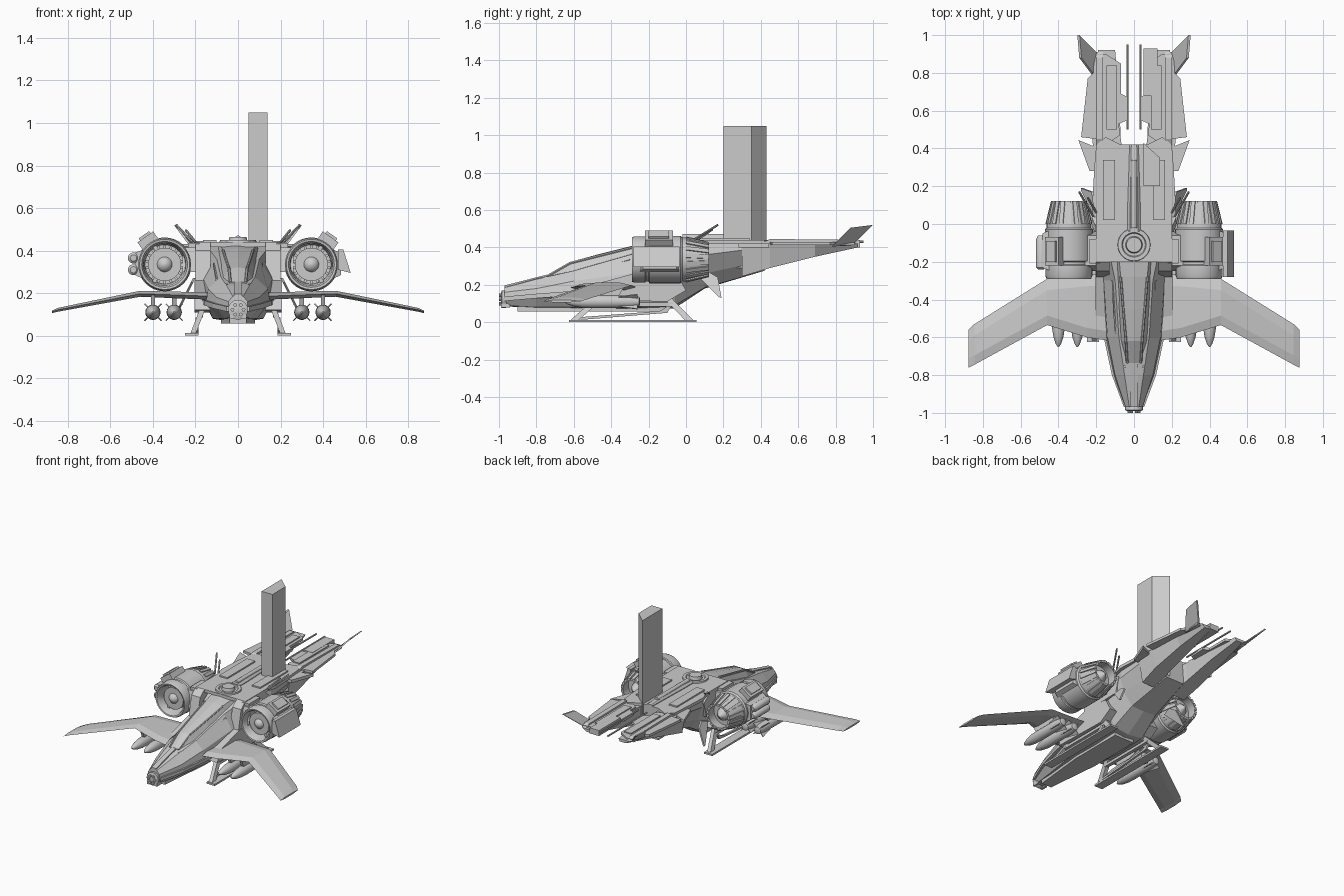
import bpy, bmesh, math
from mathutils import Vector, Matrix

if "Cube" in bpy.data.objects:
    bpy.data.objects.remove(bpy.data.objects["Cube"])


def loft(name, rings, mirror=False, smooth=0):
    """Skin a list of equal-length rings, cap both ends, optionally mirror in x."""
    bm = bmesh.new()
    add_loft(bm, rings)
    return finish(name, bm, mirror, smooth)


def add_loft(bm, rings):
    vs = [[bm.verts.new(p) for p in r] for r in rings]
    n = len(vs[0])
    for a, b in zip(vs, vs[1:]):
        for i in range(n):
            bm.faces.new((a[i], a[(i + 1) % n], b[(i + 1) % n], b[i]))
    bm.faces.new(vs[0])
    bm.faces.new(vs[-1])


def finish(name, bm, mirror=False, smooth=0):
    bmesh.ops.recalc_face_normals(bm, faces=bm.faces)
    me = bpy.data.meshes.new(name)
    bm.to_mesh(me)
    bm.free()
    if smooth:
        for p in me.polygons:
            p.use_smooth = True
        me.set_sharp_from_angle(angle=math.radians(smooth))
    ob = bpy.data.objects.new(name, me)
    bpy.context.collection.objects.link(ob)
    if mirror:
        ob.modifiers.new("Mirror", 'MIRROR').use_mirror_merge = False
    return ob


def plan(name, pts, z0, z1, mirror=True):
    return loft(name, [[(x, y, z) for x, y in pts] for z in (z0, z1)], mirror)


def side(name, pts, x0, x1, mirror=True, lean=0):
    """Extrude a (y, z) profile along x; lean slides x with height."""
    zb = min(z for _, z in pts)
    return loft(name, [[(x + lean * (z - zb), y, z) for y, z in pts] for x in (x0, x1)], mirror)


def box(name, lo, hi, mirror=True):
    return plan(name, [(lo[0], lo[1]), (hi[0], lo[1]), (hi[0], hi[1]), (lo[0], hi[1])], lo[2], hi[2], mirror)


def lathe(name, cx, cz, prof, n=32, mirror=True):
    """Revolve (y, radius) about an axis along y."""
    rings = [[(cx + r * math.cos(2 * math.pi * i / n), y, cz + r * math.sin(2 * math.pi * i / n))
              for i in range(n)] for y, r in prof]
    return loft(name, rings, mirror, 35)


def rod(name, a, b, r, mirror=True, n=8):
    a, b = Vector(a), Vector(b)
    q = (b - a).to_track_quat('Z', 'Y')
    ring = [q @ Vector((r * math.cos(2 * math.pi * i / n), r * math.sin(2 * math.pi * i / n), 0)) for i in range(n)]
    return loft(name, [[p + v for v in ring] for p in (a, b)], mirror)


def radial(name, cx, cz, count, r0, r1, y0, y1, w, r2=None, r3=None, start=0):
    """Thin slabs spaced around an axis; r2, r3 are the radii at the rear end."""
    r2, r3 = r2 or r0, r3 or r1
    bm = bmesh.new()
    for k in range(count):
        m = Matrix.Translation((cx, 0, cz)) @ Matrix.Rotation(start + 2 * math.pi * k / count, 4, 'Y')
        add_loft(bm, [[m @ Vector(p) for p in ((-w, y, a), (w, y, a), (w, y, b), (-w, y, b))]
                      for y, a, b in ((y0, r0, r1), (y1, r2, r3))])
    return finish(name, bm, True)


def sym(y, half):
    return [(x, y, z) for x, z in half] + [(-x, y, z) for x, z in reversed(half) if x > 0]


# Fuselage, from nose to the rear wedge
loft("fuselage", [
    sym(-.97, [(0, .085), (.03, .09), (.045, .12), (.045, .16), (.025, .185), (0, .19)]),
    sym(-.80, [(0, .075), (.06, .08), (.108, .14), (.10, .18), (.05, .23), (0, .235)]),
    sym(-.60, [(0, .065), (.09, .08), (.15, .16), (.14, .22), (.08, .275), (0, .28)]),
    sym(-.30, [(0, .06), (.12, .08), (.17, .18), (.16, .26), (.10, .36), (0, .37)]),
    sym(-.06, [(0, .075), (.12, .09), (.18, .2), (.18, .31), (.15, .425), (0, .43)]),
    sym(.10, [(0, .18), (.10, .185), (.17, .26), (.20, .36), (.19, .43), (0, .435)]),
    sym(.42, [(0, .275), (.07, .275), (.12, .33), (.20, .40), (.20, .43), (0, .435)])])
# Canopy with sloped windscreen, centre frame and side rails
loft("canopy", [
    sym(-.735, [(0, .22), (.045, .22), (.035, .25), (0, .255)]),
    sym(-.62, [(0, .24), (.085, .24), (.042, .315), (0, .322)]),
    sym(-.45, [(0, .27), (.105, .27), (.055, .36), (0, .368)]),
    sym(-.28, [(0, .3), (.115, .30), (.07, .40), (0, .41)]),
    sym(-.12, [(0, .35), (.12, .35), (.085, .43), (0, .435)])])
for i, (a, b) in enumerate([((.036, -.735, .25), (.043, -.62, .316)), ((.043, -.62, .316), (.071, -.28, .401)),
                            ((.05, -.76, .236), (.098, -.56, .26)), ((.098, -.56, .26), (.112, -.3, .335))]):
    rod(f"canopy_frame_{i}", a, b, .007, n=6)
side("nose_spine", [(-.97, .18), (-.74, .235), (-.74, .255), (-.97, .197)], -.018, .018, False)
loft("nose_rail", [[(x + d, y, z + e) for d, e in ((-.012, -.012), (.01, -.012), (.01, .012), (-.012, .012))]
                   for y, x, z in ((-.97, .043, .125), (-.8, .107, .14), (-.6, .15, .155), (-.3, .17, .17))], True)
plan("belly_plate", [(.0, -.9), (.04, -.9), (.08, -.5), (.08, -.1), (0, -.1)], .058, .085)

# Nose gun
lathe("nose_gun_drum", 0, .122, [(-.955, .04), (-.965, .047), (-.985, .047), (-.99, .035)], 16, False)
for k in range(6):
    t = k * math.pi / 3
    x, z = .026 * math.cos(t), .122 + .026 * math.sin(t)
    rod(f"gun_barrel_{k}", (x, -.98, z), (x, -1, z), .009, False)
box("gun_bracket", (.022, -.99, .078), (.04, -.94, .1))

# Side sponsons and shoulder mounts for the engines
side("sponson", [(-.53, .12), (-.5, .2), (-.28, .26), (-.05, .26), (0, .17), (-.1, .11)], .13, .205)
side("shoulder_block", [(-.28, .26), (-.25, .40), (-.2, .44), (0, .44), (.08, .38), (.05, .27)], .13, .20)
side("engine_pylon", [(-.25, .30), (-.22, .415), (-.06, .415), (-.04, .30)], .18, .26)
box("pylon_clamp", (.18, -.21, .40), (.235, -.08, .435))

# Engines
EX, EZ = .345, .335
lathe("engine_nacelle", EX, EZ, [(-.16, .02), (-.16, .092), (-.27, .1), (-.288, .108), (-.29, .118), (-.275, .124),
      (-.22, .124), (-.215, .118), (-.2, .118), (-.195, .127), (-.03, .127), (-.02, .118), (.0, .118), (.12, .088),
      (.12, .078), (.05, .085), (.05, .02)])
lathe("engine_hub", EX, EZ, [(-.275, .003), (-.27, .02), (-.255, .034), (-.235, .04), (-.2, .036), (-.15, .036)], 24)
lathe("intake_ring", EX, EZ, [(-.25, .068), (-.25, .078), (-.22, .078), (-.22, .068), (-.25, .068)])
lathe("exhaust_cone", EX, EZ, [(.04, .05), (.08, .04), (.115, .004)], 20)
radial("intake_struts", EX, EZ, 3, .03, .098, -.24, -.2, .009, start=.5)
radial("fan_blades", EX, EZ, 18, .03, .092, -.185, -.17, .006)
radial("nozzle_petals", EX, EZ, 18, .11, .124, .0, .123, .011, .078, .094)
# Engine top fairings and outer boxes
m = Matrix.Translation((EX, 0, EZ)) @ Matrix.Rotation(math.radians(35), 4, 'Y')


def tilted(name, lo, hi, mirror=True):
    ob = box(name, lo, hi, mirror)
    ob.data.transform(m)


tilted("engine_top_box", (-.045, -.22, .11), (.045, -.07, .158))
tilted("engine_top_lid", (-.03, -.2, .15), (.03, -.09, .17))
loft("engine_side_box", [[(.44, y, z) for y, z in ((-.25, .265), (-.03, .265), (-.03, .405), (-.25, .405))],
                         [(.485, y, z) for y, z in ((-.23, .285), (-.05, .285), (-.05, .39), (-.23, .39))]], True)
loft("right_armour_panel", [[(x, y, z) for x, z in ((.47, .31), (.53, .295), (.495, .405), (.47, .405))]
                            for y in (-.28, -.035)])
for z in (.31, .365):
    lathe("left_canister", -.492, z, [(-.24, .015), (-.23, .026), (-.08, .026), (-.06, .015)], 14, False)

# Gull wings
wing = []
for x, z, yf, yb, t in ((.12, .185, -.62, -.26, .016), (.25, .19, -.60, -.27, .016), (.46, .197, -.535, -.29, .014),
                        (.845, .122, -.745, -.53, .009), (.875, .112, -.76, -.56, .006)):
    wing.append([(x, yf, z), (x, yf + .05, z + t), (x, yb - .06, z + t),
                 (x, yb, z), (x, yb - .06, z - t), (x, yf + .05, z - t)])
loft("wing", wing, True)

# Missiles under the wings
for i, x in enumerate((.3, .4)):
    lathe(f"missile_{i}", x, .11, [(-.65, .004), (-.635, .014), (-.6, .026), (-.55, .034), (-.5, .036), (-.3, .034),
                                   (-.25, .026), (-.245, .012)], 18)
    radial(f"missile_fins_{i}", x, .11, 4, .02, .038, -.36, -.26, .003, .02, .056, math.pi / 4)
    side(f"missile_pylon_{i}", [(-.52, .14), (-.54, .19), (-.33, .19), (-.36, .14)], x - .01, x + .01)

# Landing skids: foot, struts and upper rail
box("skid_foot", (.185, -.625, 0), (.25, .055, .013))
for n, a, b in (("front", -.6, -.46), ("rear", .02, -.1)):
    loft(f"skid_{n}_strut", [[(x + dx, y + dy, z) for dx, dy in ((-.013, -.022), (.013, -.022), (.013, .022), (-.013, .022))]
                             for x, y, z in ((.212, a, .008), (.165, b, .13))], True)
side("skid_rail", [(-.5, .085), (-.06, .085), (-.07, .105), (-.48, .105)], .165, .19)
side("skid_brace", [(-.57, .012), (-.1, .05), (-.08, .085), (-.1, .085), (-.14, .06), (-.59, .025)], .185, .2)

# Rear deck and its swept side plates
plan("rear_deck", [(0, -.2), (.13, -.2), (.2, -.02), (.2, .05), (.22, .12), (.21, .3), (.2, .42), (.15, .46),
                   (.07, .42), (.0, .42)], .418, .44)
plan("deck_side_plate", [(.18, .28), (.235, .28), (.295, .445), (.21, .41)], .40, .422)
box("deck_strip", (.1, .02, .435), (.165, .34, .45))
# Dorsal turret ring and long gun
lathe_prof = [(.425, .09), (.45, .085), (.45, .065), (.442, .06), (.442, .045), (.465, .04), (.465, .02)]
ring = [[(r * math.cos(i * math.pi / 16), -.11 + r * math.sin(i * math.pi / 16), z) for i in range(32)]
        for z, r in lathe_prof]
loft("turret_ring", ring, smooth=35)
loft("dorsal_gun", [sym(y, [(0, .42), (w, .42), (w, .445), (w * .6, h), (0, h)])
                    for y, w, h in ((-.04, .035, .455), (.06, .035, .46), (.33, .026, .455), (.42, .024, .45))])
rod("dorsal_barrel", (0, -.02, .455), (0, .34, .455), .016, False, 12)

# Twin tail booms with keel and spine
plan("tail_boom_plate", [(.12, .44), (.075, .47), (.08, .53), (.035, .55), (.03, .67), (.07, .69), (.07, .85),
                         (.15, .9), (.21, .9), (.215, .8), (.245, .77), (.28, .46), (.2, .45)], .412, .43)
loft("tail_keel", [[(a, y, .42), (b, y, .42), (b - .03, y, z), (a + .01, y, z)]
                   for y, a, b, z in ((.3, .05, .21, .245), (.45, .07, .22, .29), (.69, .08, .21, .35),
                                      (.92, .10, .19, .40))], True)
side("tail_spine", [(.4, .42), (.45, .445), (.88, .44), (.91, .42)], .165, .2)
box("tail_inner_strip", (.09, .5, .425), (.145, .84, .438))
box("right_tail_block", (.05, .68, .40), (.125, .93, .44), False)
rod("tail_rod", (.035, .5, .43), (.035, .95, .43), .006)
# Outward-canted tail fins
loft("tail_fin", [[(x + d, y, z) for x, y, z in ((.205, .88, .41), (.215, .78, .405), (.29, .88, .505),
                                                (.30, 1, .52), (.21, .91, .43))] for d in (-.012, 0)], True)

# Antennas and ventral fins behind the engines
rod("antenna_long", (.215, .04, .44), (.29, .17, .52), .006)
rod("antenna_short", (.2, .06, .44), (.245, .14, .495), .006)
side("ventral_fin", [(.06, .25), (.12, .27), (.17, .24), (.19, .13), (.175, .135)], .27, .282, lean=-.5)

# Tall slab standing on the right rear deck
plan("tall_slab", [(.05, .2), (.138, .2), (.138, .35), (.05, .43)], .29, 1.05, False)
